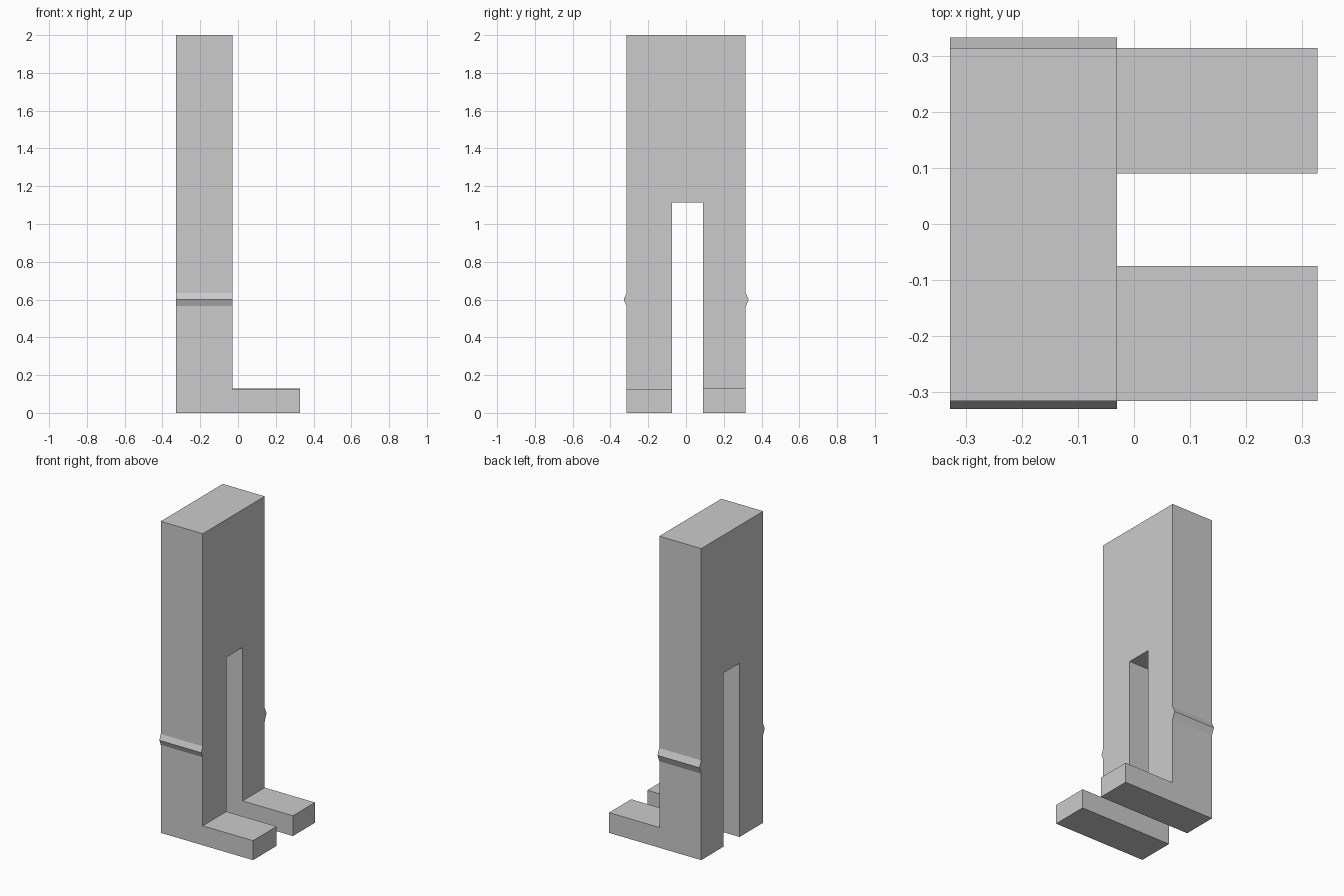
import bpy, bmesh, math

if "Cube" in bpy.data.objects:
    bpy.data.objects.remove(bpy.data.objects["Cube"])

X_BACK, X_FACE, X_TOE = -0.328, -0.03, 0.327

# Outline (y, z) of the upright: two legs, slot between them, small side ridges
outline = [
    (-0.315, 0.0), (-0.075, 0.0), (-0.075, 0.125),                # front sole
    (-0.075, 1.115), (0.09, 1.115),                               # slot
    (0.09, 0.13), (0.09, 0.0), (0.314, 0.0), (0.314, 0.13),       # back sole
    (0.314, 0.555), (0.332, 0.6), (0.314, 0.64),                  # back ridge
    (0.314, 2.0), (-0.315, 2.0),                                  # top
    (-0.315, 0.635), (-0.33, 0.6), (-0.315, 0.565),               # front ridge
    (-0.315, 0.125),
]
n = len(outline)

bm = bmesh.new()
face_ring = [bm.verts.new((X_FACE, y, z)) for y, z in outline]
back_ring = [bm.verts.new((X_BACK, y, z)) for y, z in outline]

# Upright: back, sides, and a face split at the tops of the feet
bm.faces.new(back_ring[::-1])
for i in range(n):
    j = (i + 1) % n
    bm.faces.new((face_ring[j], face_ring[i], back_ring[i], back_ring[j]))
bm.faces.new([face_ring[i] for i in (2, 3, 4, 5, 8, 9, 10, 11, 12, 13, 14, 15, 16, 17)])
feet = [bm.faces.new([face_ring[i] for i in ids]) for ids in ((0, 1, 2, 17), (5, 6, 7, 8))]

# Feet: pulled forward from the lower ends of the legs
for f in bmesh.ops.extrude_discrete_faces(bm, faces=feet)["faces"]:
    for v in f.verts:
        v.co.x = X_TOE

# Merge coplanar faces so each side is one clean flat face
bmesh.ops.recalc_face_normals(bm, faces=bm.faces[:])
bmesh.ops.dissolve_limit(bm, angle_limit=math.radians(1), verts=bm.verts[:], edges=bm.edges[:])

mesh = bpy.data.meshes.new("upright_with_feet")
bm.to_mesh(mesh)
bm.free()

grey = bpy.data.materials.new("light grey")
grey.diffuse_color = (0.6, 0.6, 0.6, 1)
grey.use_nodes = True
grey.node_tree.nodes["Principled BSDF"].inputs["Base Color"].default_value = grey.diffuse_color
mesh.materials.append(grey)
bpy.context.collection.objects.link(bpy.data.objects.new("upright_with_feet", mesh))
